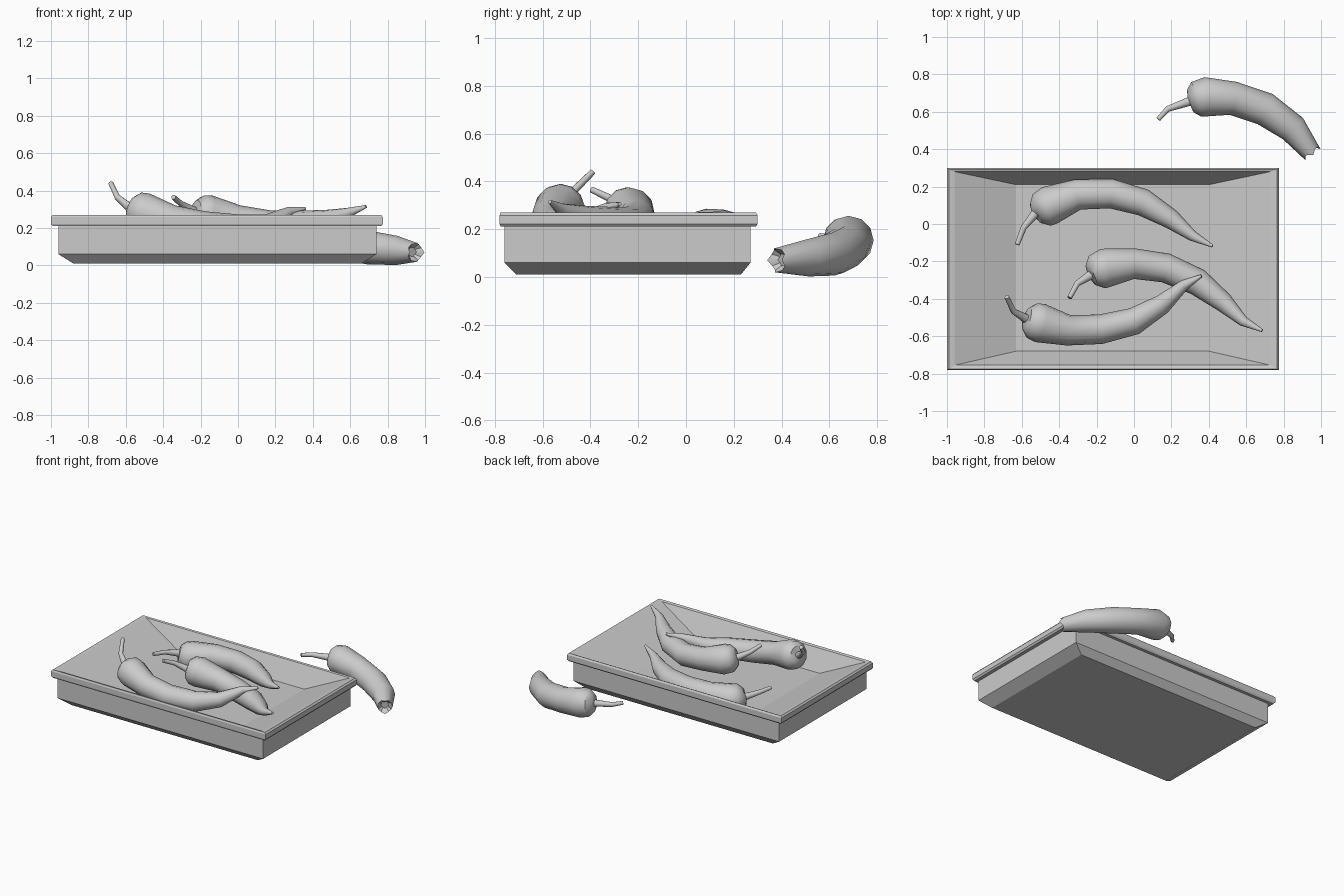
import bpy, bmesh, math
from mathutils import Vector

if "Cube" in bpy.data.objects:
    bpy.data.objects.remove(bpy.data.objects["Cube"])


def finish(name, bm, smooth=None):
    bmesh.ops.recalc_face_normals(bm, faces=bm.faces[:])
    me = bpy.data.meshes.new(name)
    bm.to_mesh(me)
    bm.free()
    ob = bpy.data.objects.new(name, me)
    bpy.context.collection.objects.link(ob)
    if smooth:
        bpy.ops.object.select_all(action='DESELECT')
        ob.select_set(True)
        bpy.context.view_layer.objects.active = ob
        bpy.ops.object.shade_smooth_by_angle(angle=math.radians(smooth))
    return ob


def skin(bm, loops):
    """Bridge successive vertex loops and cap both ends."""
    rings = [[bm.verts.new(p) for p in lp] for lp in loops]
    n = len(rings[0])
    for a, b in zip(rings, rings[1:]):
        for i in range(n):
            j = (i + 1) % n
            bm.faces.new((a[i], a[j], b[j], b[i]))
    bm.faces.new(rings[0][::-1])
    bm.faces.new(rings[-1])


# Tray: rectangular loops from the underside, over the rim, down to the floor
tray_loops = [  # x0, x1, y0, y1, z
    (-.88, .66, -.71, .23, .01),
    (-.96, .74, -.76, .27, .06),
    (-.96, .74, -.76, .27, .21),
    (-.99, .765, -.775, .292, .21),
    (-1.0, .775, -.78, .30, .222),
    (-1.0, .775, -.78, .30, .258),
    (-.99, .765, -.775, .292, .27),
    (-.96, .73, -.755, .28, .265),
    (-.63, .40, -.68, .21, .12),
]
bm = bmesh.new()
skin(bm, [[(a, c, z), (b, c, z), (b, d, z), (a, d, z)]
          for a, b, c, d, z in tray_loops])
finish("tray", bm)


STEM = [.013, .016, .024]
BODY = [.105, .082, .079, .073, .053, .028, .008]


def chilli(name, pts, body=BODY, bitten=False, sides=12):
    """Stem tip, stem bend, stem base, head centre, then body points to the tail."""
    p = [Vector(q) for q in pts]
    base, head = p[2], p[3]
    # rounded shoulder between the stem base and the head
    path = p[:3] + [base.lerp(head, .08), base.lerp(head, .45)] + p[3:]
    radii = STEM + [body[0] * .6, body[0] * .92] + body
    loops = []
    for i, c in enumerate(path):
        t = (path[min(i + 1, len(path) - 1)] - path[max(i - 1, 0)]).normalized()
        u = t.cross(Vector((0, 0, 1))).normalized()
        v = u.cross(t)
        loops.append([c + (u * math.cos(k) + v * math.sin(k)) * radii[i]
                      for k in (2 * math.pi * s / sides for s in range(sides))])
    if bitten:  # ragged hollow end
        loops[-1] = [q + t * (.012 if s % 3 == 0 else -.008)
                     for s, q in enumerate(loops[-1])]
        loops.append([c - t * .03 + (q - c) * .5 for q in loops[-1]])
    bm = bmesh.new()
    skin(bm, loops)
    finish(name, bm, 40)


# Three whole chillies in the tray
chilli("front_chilli", [
    (-.68, -.39, .44), (-.645, -.465, .365), (-.58, -.505, .31),
    (-.50, -.53, .283), (-.35, -.568, .24), (-.18, -.563, .21),
    (0, -.52, .20), (.15, -.43, .22), (.27, -.325, .285), (.36, -.277, .305)])
chilli("middle_chilli", [
    (-.345, -.395, .365), (-.305, -.32, .33), (-.235, -.275, .29),
    (-.155, -.235, .27), (0, -.212, .24), (.17, -.235, .215),
    (.34, -.31, .22), (.48, -.42, .245), (.585, -.52, .28), (.685, -.57, .315)])
chilli("back_chilli", [
    (-.625, -.11, .23), (-.59, -.02, .22), (-.53, .055, .20),
    (-.45, .10, .18), (-.30, .158, .20), (-.12, .162, .20),
    (.05, .115, .20), (.20, .025, .21), (.315, -.065, .235), (.42, -.118, .262)])

# Bitten chilli lying beside the tray
chilli("loose_chilli", [
    (.13, .56, .17), (.18, .615, .165), (.295, .655, .16),
    (.38, .68, .152), (.53, .672, .125), (.70, .615, .095),
    (.85, .51, .08), (.95, .38, .07)],
    body=[.105, .09, .09, .078, .05], bitten=True)
